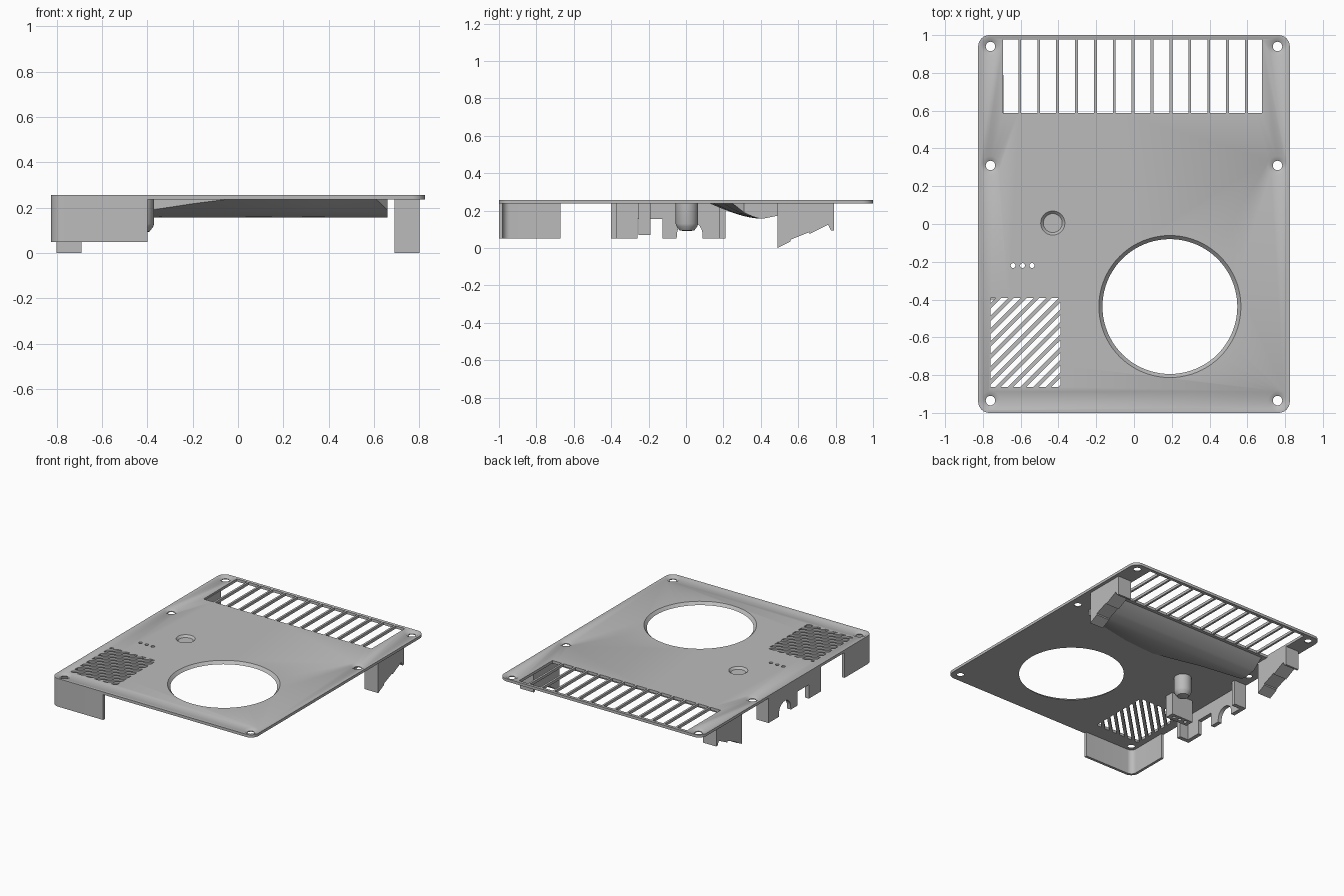
import bpy, bmesh, math
from mathutils import Vector

if "Cube" in bpy.data.objects:
    bpy.data.objects.remove(bpy.data.objects["Cube"])

TOP, UNDER, EMBED = 0.257, 0.237, 0.245

grey = bpy.data.materials.new("warm_grey_plastic")
grey.use_nodes = True
grey.diffuse_color = (0.5, 0.5, 0.5, 1)
grey.node_tree.nodes["Principled BSDF"].inputs["Base Color"].default_value = (0.5, 0.5, 0.5, 1)


def finish(name, bm):
    bmesh.ops.recalc_face_normals(bm, faces=bm.faces)
    mesh = bpy.data.meshes.new(name)
    bm.to_mesh(mesh)
    bm.free()
    mesh.materials.append(grey)
    ob = bpy.data.objects.new(name, mesh)
    bpy.context.collection.objects.link(ob)
    return ob


def arc(cx, cy, r, a0, a1, n=8):
    return [(cx + r * math.cos(math.radians(a0 + (a1 - a0) * i / n)),
             cy + r * math.sin(math.radians(a0 + (a1 - a0) * i / n))) for i in range(n + 1)]


def loft(bm, rings):
    """Closed skin through rings of equal point count, with end caps."""
    rows = [[bm.verts.new(p) for p in ring] for ring in rings]
    n = len(rows[0])
    for a, b in zip(rows, rows[1:]):
        for i in range(n):
            j = (i + 1) % n
            bm.faces.new((a[i], a[j], b[j], b[i]))
    bm.faces.new(rows[0][::-1])
    bm.faces.new(rows[-1])


def prism(bm, pts, lo, hi, axis="z"):
    place = (lambda p, t: (p[0], p[1], t)) if axis == "z" else (lambda p, t: (t, p[0], p[1]))
    loft(bm, [[place(p, t) for p in pts] for t in (lo, hi)])


def box(bm, x0, x1, y0, y1, z0, z1):
    prism(bm, [(x0, y0), (x1, y0), (x1, y1), (x0, y1)], z0, z1)


def lathe(bm, x, y, profile, n=32):
    """Stack of circles given as (radius, z)."""
    loft(bm, [[(px, py, z) for px, py in arc(x, y, r, 0, 360, n)[:-1]] for r, z in profile])


# Openings: vents, screw holes, speaker grille, dial opening, indicator holes
cut = bmesh.new()
for i in range(14):
    left = -0.693 if i == 0 else -0.697 + 0.1 * i
    box(cut, left, min(-0.612 + 0.1 * i, 0.677), 0.588, 0.977, 0.2, 0.3)
for sx in (-0.76, 0.76):
    for sy in (-0.935, 0.31, 0.94):
        lathe(cut, sx, sy, [(0.025, 0.2), (0.025, 0.243), (0.05, TOP), (0.05, 0.3)])
lathe(cut, 0.19, -0.437, [(0.357, 0.2), (0.357, UNDER), (0.376, TOP), (0.376, 0.3)], 80)
lathe(cut, -0.43, 0.005, [(0.05, 0.242), (0.064, TOP), (0.064, 0.3)], 40)
for x in (-0.64, -0.59, -0.54):
    lathe(cut, x, -0.22, [(0.013, 0.0), (0.013, 0.3)], 16)

# Diagonal grille slots, trimmed to a rectangle
X0, X1, Y0, Y1 = -0.76, -0.39, -0.863, -0.393
pitch, width = 0.067, 0.037
slope = Vector((-1, 1, 0))
for k in range(13):
    low = Y0 - X1 + 0.01 + k * pitch
    strip = bmesh.new()
    strip.faces.new([strip.verts.new(p) for p in
                     ((X0, Y0, 0.2), (X1, Y0, 0.2), (X1, Y1, 0.2), (X0, Y1, 0.2))])
    for c, inner in ((low, True), (low + width, False)):
        bmesh.ops.bisect_plane(strip, geom=strip.verts[:] + strip.edges[:] + strip.faces[:],
                               plane_co=(0, c, 0), plane_no=slope,
                               clear_inner=inner, clear_outer=not inner)
    for f in strip.faces:
        prism(cut, [(v.co.x, v.co.y) for v in f.verts], 0.2, 0.3)
    strip.free()
cutter = finish("opening_cutter", cut)
cutter.hide_render = True


def carve(ob):
    mod = ob.modifiers.new("openings", "BOOLEAN")
    mod.operation, mod.solver, mod.object = "DIFFERENCE", "EXACT", cutter
    bpy.context.view_layer.objects.active = ob
    bpy.ops.object.modifier_apply(modifier=mod.name)


# Cover plate with rounded corners
bm = bmesh.new()
outline = []
for cx, cy, a in ((0.765, 0.94, 0), (-0.765, 0.94, 90), (-0.765, -0.94, 180), (0.765, -0.94, 270)):
    outline += arc(cx, cy, 0.06, a, a + 90)
prism(bm, outline, UNDER, TOP)
plate = finish("cover_plate", bm)
carve(plate)

# Indicator light guide under the three small holes
bm = bmesh.new()
box(bm, -0.68, -0.50, -0.255, -0.19, 0.07, UNDER)
guide = finish("indicator_guide", bm)
carve(guide)
bpy.data.objects.remove(cutter)

# Corner skirt wrapping the front corner
bm = bmesh.new()
skirt = ([(-0.4, -1.0)] + arc(-0.765, -0.94, 0.06, 270, 180) + [(-0.825, -0.67), (-0.805, -0.67)]
         + arc(-0.765, -0.94, 0.04, 180, 270) + [(-0.4, -0.98)])
prism(bm, skirt, 0.05, EMBED)
parts = [plate, guide, finish("corner_skirt", bm)]

# Side connector wall with a square and a round notch, and end flanges
bm = bmesh.new()
wall = ([(-0.4, EMBED), (-0.4, 0.052), (-0.26, 0.052), (-0.26, 0.155), (-0.125, 0.155),
         (-0.125, 0.052), (-0.05, 0.052)] + arc(0.02, 0.075, 0.068, 180, 0, 14)
        + [(0.088, 0.052), (0.21, 0.052), (0.21, EMBED)])
prism(bm, wall, -0.82, -0.79, "x")
parts.append(finish("connector_wall", bm))
bm = bmesh.new()
for y in (-0.4, 0.18):
    box(bm, -0.8, -0.72, y, y + 0.03, 0.052, EMBED)
parts.append(finish("connector_flanges", bm))

# Stepped brackets at both sides
step = [(0.49, EMBED), (0.49, 0.0), (0.56, 0.035), (0.56, 0.045), (0.66, 0.085), (0.66, 0.075),
        (0.76, 0.125), (0.775, 0.095), (0.79, 0.095), (0.79, EMBED)]
for side, x in (("left", 0.69), ("right", -0.80)):
    bm = bmesh.new()
    prism(bm, step, x, x + 0.11, "x")
    parts.append(finish(side + "_bracket", bm))

# Button stem
bm = bmesh.new()
lathe(bm, -0.43, 0.005, [(0.025, 0.092), (0.04, 0.095), (0.055, 0.115), (0.06, 0.13), (0.06, 0.241)])
parts.append(finish("button_stem", bm))

# Air deflector: sections of (x, front y, front z) sweep to one rear ridge
sections = [(0.66, 0.31, 0.19), (0.61, 0.25, UNDER), (0.45, 0.2, UNDER), (0.2, 0.15, UNDER),
            (-0.05, 0.13, UNDER), (-0.2, 0.19, 0.218), (-0.37, 0.27, 0.192), (-0.66, 0.35, 0.165)]
bm = bmesh.new()
rings = []
for x, fy, fz in sections:
    ring = [(x, fy, EMBED)]
    for i in range(9):
        t = i / 8
        ring.append((x, fy + (0.41 - fy) * t, fz + (0.157 - fz) * (1.5 * t - 0.5 * t ** 3)))
    rings.append(ring + [(x, 0.485, 0.172), (x, 0.575, EMBED)])
loft(bm, rings)
parts.append(finish("air_deflector", bm))

# Smooth the round faces and keep the edges crisp
bpy.ops.object.select_all(action="DESELECT")
for ob in parts:
    ob.select_set(True)
bpy.context.view_layer.objects.active = plate
bpy.ops.object.shade_smooth_by_angle(angle=math.radians(30))
